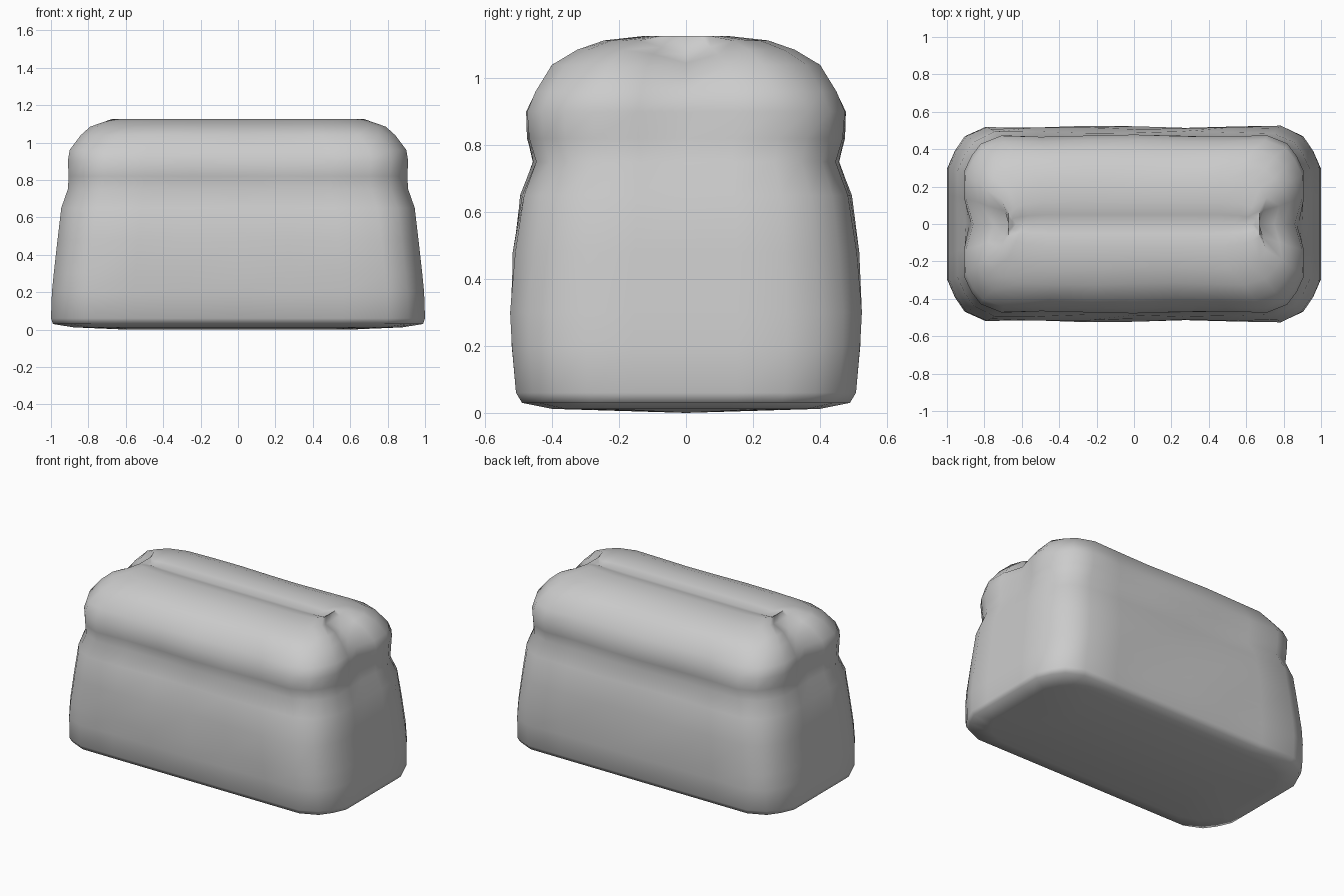
import bpy, bmesh, math

cube = bpy.data.objects.get("Cube")
if cube:
    bpy.data.objects.remove(cube, do_unlink=True)

crust = bpy.data.materials.new("plain grey crust")
crust.use_nodes = True
grey = (0.6, 0.6, 0.6, 1)
crust.diffuse_color = grey
crust.node_tree.nodes["Principled BSDF"].inputs["Base Color"].default_value = grey

# Half length, half depth and height of each ring, from underside to top groove
LEVELS = [
    (0.60, 0.0, 0.0), (0.88, 0.40, 0.012), (0.99, 0.49, 0.03), (1.0, 0.508, 0.06),
    (0.995, 0.515, 0.2), (0.985, 0.52, 0.3), (0.965, 0.512, 0.48),
    (0.945, 0.49, 0.65), (0.91, 0.452, 0.75), (0.905, 0.47, 0.82),
    (0.91, 0.472, 0.9), (0.90, 0.445, 0.96), (0.84, 0.395, 1.04),
    (0.79, 0.32, 1.085), (0.71, 0.24, 1.113), (0.67, 0.12, 1.127),
    (0.65, 0.05, 1.115), (0.63, 0.0, 1.10),
]
# One rounded corner: distance in from the end, fraction of half depth
CORNER = [(0, 0), (0, 0.3), (0, 0.58), (0.04, 0.76), (0.09, 0.9), (0.2, 1.0)]
SPANS = (0.7, 0.35, 0.0)


def quarter(a):
    """Outline of one quadrant as (x, depth fraction)."""
    return [(a - inset, f) for inset, f in CORNER] + [((a - 0.2) * s, 1.0) for s in SPANS]


def ring(a, b, z):
    q = quarter(a)
    half = q + [(-x, f) for x, f in reversed(q[:-1])]
    loop = half + [(x, -f) for x, f in reversed(half[1:-1])]
    points = []
    for x, f in loop:
        y = f * b
        # Split at both ends of the upper loaf, where the groove runs down
        notch = max(0, 1 - abs(y) / 0.14) * min(1, max(0, (z - 0.7) / 0.2))
        at_end = abs(x) > a - 0.01 and b > 0.12
        dx = -0.04 * notch * math.copysign(1, x) if at_end else 0
        dz = -0.04 * notch if at_end and z > 1 else 0
        # Gentle hand-shaped unevenness on the long sides
        wob = 0.006 * math.sin(7 * x + 9 * z) * (b > 0.2 and 0.1 < z)
        points.append((x + dx, y + wob * f, z + dz))
    return points


# Loaf body: rings bridged from the underside up into the top groove
bm = bmesh.new()
rings = [[bm.verts.new(p) for p in ring(*level)] for level in LEVELS]
for low, high in zip(rings, rings[1:]):
    n = len(low)
    for i in range(n):
        j = (i + 1) % n
        bm.faces.new((low[i], low[j], high[j], high[i]))
bmesh.ops.remove_doubles(bm, verts=bm.verts, dist=0.0005)
bmesh.ops.recalc_face_normals(bm, faces=bm.faces)
mesh = bpy.data.meshes.new("loaf_body")
bm.to_mesh(mesh)
bm.free()
mesh.materials.append(crust)
loaf = bpy.data.objects.new("loaf_body", mesh)
bpy.context.collection.objects.link(loaf)

bpy.ops.object.select_all(action='DESELECT')
loaf.select_set(True)
bpy.context.view_layer.objects.active = loaf
bpy.ops.object.shade_smooth_by_angle(angle=math.radians(75))
